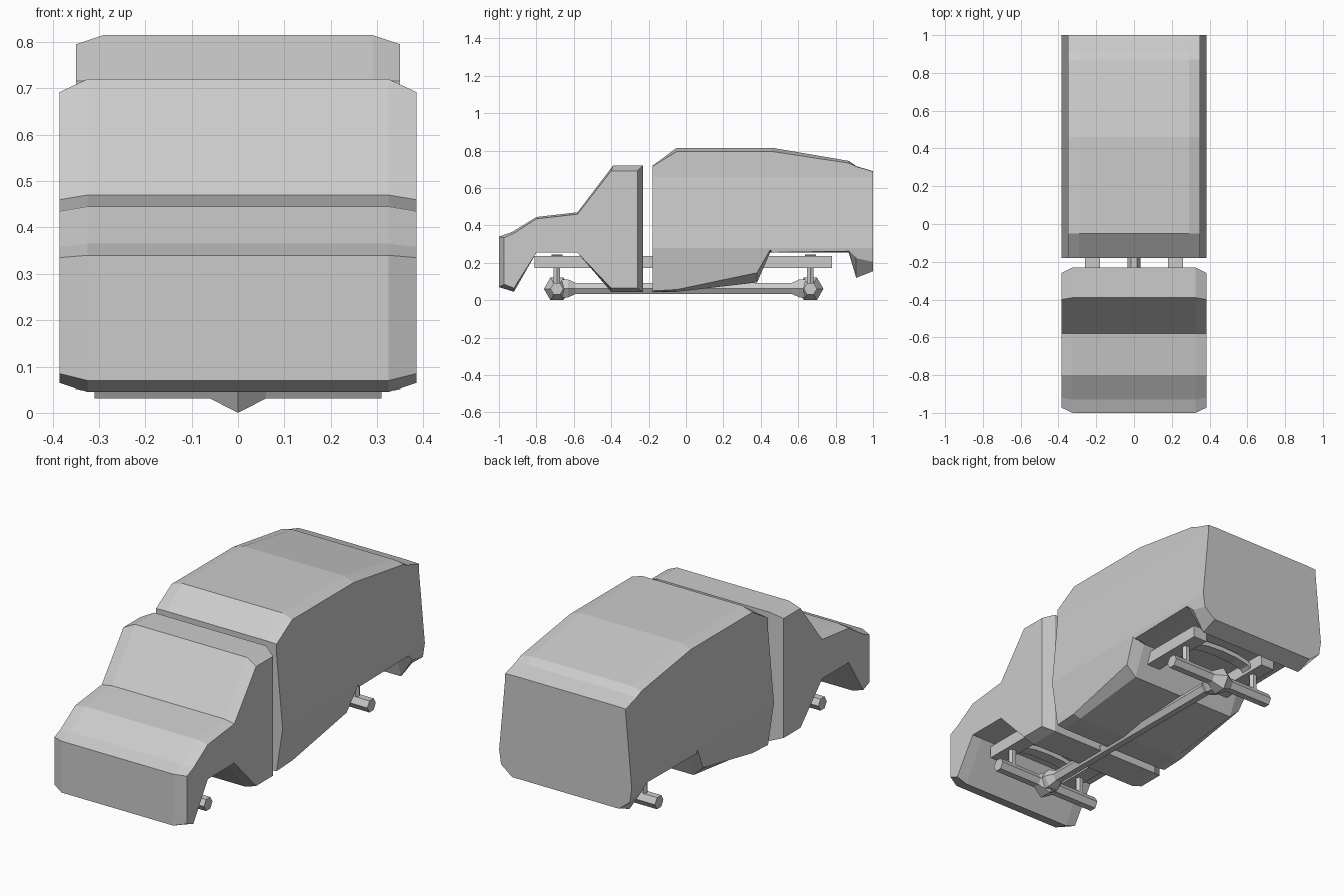
import bpy, bmesh, math

if "Cube" in bpy.data.objects:
    bpy.data.objects.remove(bpy.data.objects["Cube"])


def loft(name, rings):
    """Skin matching closed rings of points and cap both ends."""
    bm = bmesh.new()
    vr = [[bm.verts.new(p) for p in ring] for ring in rings]
    n = len(vr[0])
    for a, b in zip(vr, vr[1:]):
        for i in range(n):
            j = (i + 1) % n
            bm.faces.new((a[i], a[j], b[j], b[i]))
    bm.faces.new(vr[0])
    bm.faces.new(vr[-1])
    bmesh.ops.remove_doubles(bm, verts=bm.verts, dist=1e-5)
    bmesh.ops.recalc_face_normals(bm, faces=bm.faces)
    mesh = bpy.data.meshes.new(name)
    bm.to_mesh(mesh)
    bm.free()
    ob = bpy.data.objects.new(name, mesh)
    bpy.context.collection.objects.link(ob)
    return ob


def lathe(name, axis, center, stations):
    """Six-sided turned part along x, y or z; stations are (offset, radius)."""
    cx, cy, cz = center
    rings = []
    for t, r in stations:
        ring = []
        for k in range(6):
            u = r * math.cos(k * math.pi / 3)
            v = r * math.sin(k * math.pi / 3)
            d = {'x': (t, u, v), 'y': (u, t, v), 'z': (u, v, t)}[axis]
            ring.append((cx + d[0], cy + d[1], cz + d[2]))
        rings.append(ring)
    return loft(name, rings)


# Cab: full side profile in the middle, inset profile at each side
full = [(-1, .34), (-.93, .365), (-.8, .445), (-.58, .47), (-.39, .72), (-.23, .72),
        (-.23, .045), (-.4, .045), (-.58, .254), (-.8, .254), (-.92, .045), (-1, .07)]
inset = [(-.972, .335), (-.92, .358), (-.8, .435), (-.58, .46), (-.4, .692), (-.26, .692),
         (-.26, .065), (-.4, .065), (-.58, .254), (-.8, .254), (-.92, .065), (-.972, .085)]
loft("cab", [[(x, y, z) for y, z in prof] for x, prof in
             ((-.385, inset), (-.325, full), (.325, full), (.385, inset))])

# Cargo body: cross-sections (y, roof, roof edge, floor, floor edge)
stations = [(-.18, .718, .716, .045, .05), (-.05, .815, .795, .045, .057),
            (.38, .815, .795, .095, .147), (.45, .815, .795, .254, .27),
            (.46, .815, .795, .254, .256), (.87, .745, .733, .254, .262),
            (.91, .717, .715, .12, .225), (1, .69, .688, .155, .205)]
rings = []
for y, top, top_edge, low, low_edge in stations:
    edge_x = .385 - (.28 - low_edge) * .15
    half = [(.29, top), (.35, top_edge), (.35, .66), (.385, .28),
            (edge_x, low_edge), (.31, low)]
    rings.append([(x, y, z) for x, z in half] + [(-x, y, z) for x, z in reversed(half)])
loft("cargo_body", rings)

# Chassis rails
for s in (-1, 1):
    loft("chassis_rail", [[(s * x, y, z) for x, z in
                           ((.18, .172), (.26, .172), (.26, .236), (.18, .236))]
                          for y in (-.81, .78)])

# Axles with differential bulge, struts and arched crossmembers
for y in (-.69, .665):
    lathe("axle", 'x', (0, y, .061),
          [(-.31, .035), (-.06, .035), (0, .07), (.06, .035), (.31, .035)])
    for x in (-.22, .22):
        lathe("axle_strut", 'z', (x, y, 0), [(.06, .02), (.19, .02)])
    arch = []
    for k in range(7):
        a = math.pi * (k / 6)
        x, z = -.19 * math.cos(a), .18 + .04 * math.sin(a)
        arch.append([(x, y + dy, z + dz) for dy, dz in
                     ((-.03, 0), (.03, 0), (.03, .025), (-.03, .025))])
    loft("crossmember", arch)

# Drive shaft flaring into both differentials
lathe("drive_shaft", 'y', (0, 0, .063),
      [(-.67, .055), (-.63, .055), (-.59, .034), (.565, .034), (.605, .055), (.645, .055)])
